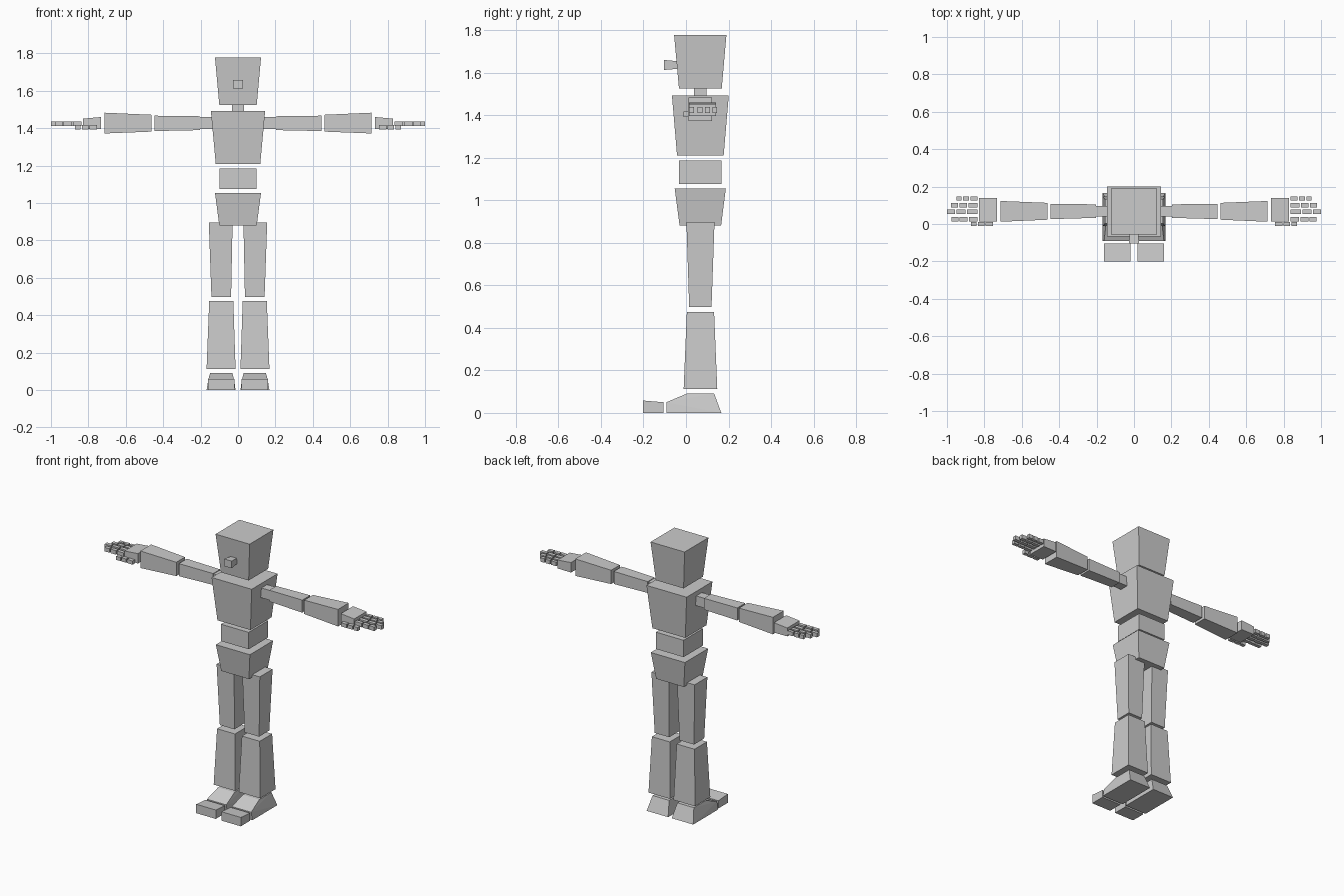
import bpy, bmesh
from mathutils import Vector

if "Cube" in bpy.data.objects:
    bpy.data.objects.remove(bpy.data.objects["Cube"])


def finish(name, bm, mirror):
    bmesh.ops.recalc_face_normals(bm, faces=bm.faces[:])
    mesh = bpy.data.meshes.new(name)
    bm.to_mesh(mesh)
    bm.free()
    obj = bpy.data.objects.new(name, mesh)
    bpy.context.collection.objects.link(obj)
    if mirror:
        obj.modifiers.new("mirror", 'MIRROR').use_axis[0] = True
    return obj


def block(name, axis, start, end, mirror=False):
    """Tapered box; each end is (position, u0, u1, v0, v1) along the axis."""
    bm = bmesh.new()
    rings = []
    for p, u0, u1, v0, v1 in (start, end):
        ring = []
        for u, v in ((u0, v0), (u1, v0), (u1, v1), (u0, v1)):
            co = {'X': (p, u, v), 'Y': (u, p, v), 'Z': (u, v, p)}[axis]
            ring.append(bm.verts.new(co))
        bm.faces.new(ring)
        rings.append(ring)
    for i in range(4):
        j = (i + 1) % 4
        bm.faces.new((rings[0][i], rings[0][j], rings[1][j], rings[1][i]))
    return finish(name, bm, mirror)


# Head, neck and nose
block("head", 'Z', (1.525, -.1, .1, -.033, .168), (1.777, -.123, .123, -.056, .19))
block("neck", 'Z', (1.48, -.033, .033, .037, .096), (1.535, -.033, .033, .037, .096))
block("nose", 'Y', (-.104, -.027, .027, 1.612, 1.659), (-.035, -.021, .021, 1.618, 1.653))

# Torso
block("chest", 'Z', (1.21, -.119, .119, -.042, .177), (1.492, -.145, .145, -.066, .201))
block("waist", 'Z', (1.076, -.1, .1, -.033, .168), (1.186, -.1, .1, -.033, .168))
block("pelvis", 'Z', (.88, -.1, .1, -.03, .165), (1.054, -.123, .123, -.053, .187))

# Legs
block("thigh", 'Z', (.498, .037, .142, .015, .12), (.897, .029, .156, .002, .134), True)
block("shin", 'Z', (.112, .013, .168, -.011, .147), (.475, .025, .154, .004, .132), True)

# Foot with a sloping instep
bm = bmesh.new()
for y, z, x0, x1 in ((-.092, 0, .013, .168), (-.092, .05, .02, .16),
                     (.007, .092, .03, .149), (.132, .092, .03, .149),
                     (.166, 0, .013, .168)):
    for x in (x0, x1):
        bm.verts.new(Vector((x, y, z)))
bmesh.ops.convex_hull(bm, input=bm.verts[:])
finish("foot", bm, True)
block("toes", 'Y', (-.201, .02, .161, 0, .058), (-.105, .02, .161, 0, .05), True)

# Arms
block("shoulder", 'X', (.12, .039, .097, 1.396, 1.46), (.203, .039, .097, 1.396, 1.46), True)
block("upper_arm", 'X', (.203, .033, .105, 1.39, 1.464), (.446, .026, .108, 1.385, 1.467), True)
block("forearm", 'X', (.462, .023, .113, 1.382, 1.472), (.714, .012, .123, 1.372, 1.483), True)
block("palm", 'X', (.733, .014, .14, 1.395, 1.46), (.83, .014, .14, 1.396, 1.451), True)


# Fingers and thumb, three segments each
def digit(name, x0, x1, y0, y1, z0, z1):
    gap, shares, x = .007, (.38, .33, .29), x0
    total = x1 - x0 - 2 * gap
    for i, share in enumerate(shares):
        e = x + total * share
        block(f"{name}_{i + 1}", 'X', (x, y0, y1, z0, z1), (e, y0, y1, z0, z1), True)
        x = e + gap


digit("index_finger", .836, .975, .013, .037, 1.411, 1.437)
digit("middle_finger", .836, 1.0, .053, .077, 1.411, 1.437)
digit("ring_finger", .836, .978, .089, .112, 1.411, 1.437)
digit("little_finger", .836, .95, .125, .146, 1.411, 1.437)
digit("thumb", .753, .872, -.012, .012, 1.392, 1.416)
